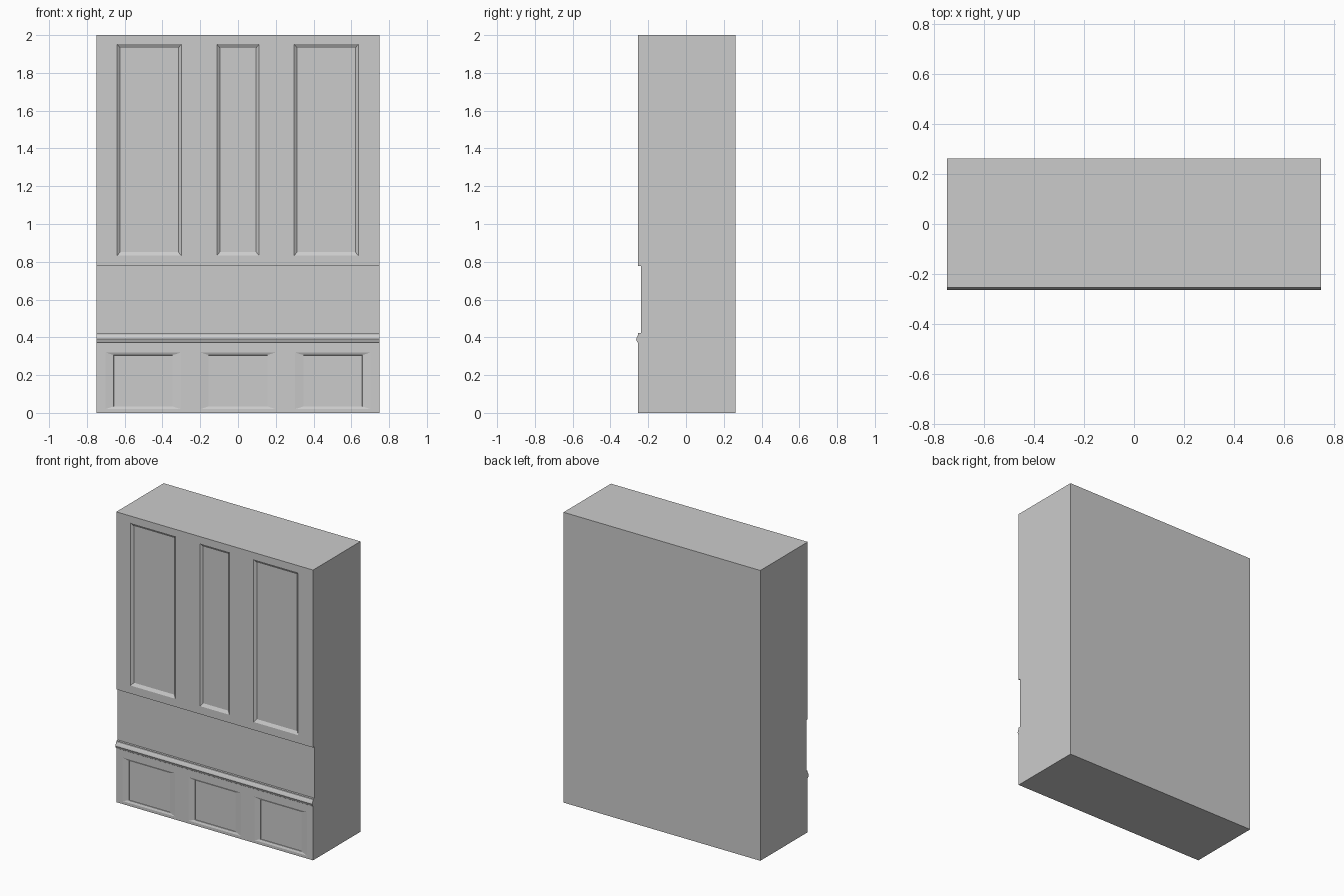
import bpy, bmesh

if "Cube" in bpy.data.objects:
    bpy.data.objects.remove(bpy.data.objects["Cube"])

FRONT = -0.254   # main front plane


def mesh_object(name, bm):
    bmesh.ops.recalc_face_normals(bm, faces=bm.faces)
    mesh = bpy.data.meshes.new(name)
    bm.to_mesh(mesh)
    bm.free()
    obj = bpy.data.objects.new(name, mesh)
    bpy.context.collection.objects.link(obj)
    return obj


def extrude_profile(name, points, half_width):
    """Extrude a y,z side profile along x."""
    bm = bmesh.new()
    face = bm.faces.new([bm.verts.new((-half_width, y, z)) for y, z in points])
    new = bmesh.ops.extrude_face_region(bm, geom=[face])["geom"]
    bmesh.ops.translate(bm, vec=(2 * half_width, 0, 0),
                        verts=[v for v in new if isinstance(v, bmesh.types.BMVert)])
    return mesh_object(name, bm)


def add_recess(bm, x, z, half_w, half_h, steps):
    """Stepped panel recess: steps are (inset x, inset z, y) rings."""
    rings = []
    for dx, dz, y in steps:
        w, h = half_w - dx, half_h - dz
        rings.append([bm.verts.new((x + sx * w, y, z + sz * h))
                      for sx, sz in ((-1, -1), (1, -1), (1, 1), (-1, 1))])
    for a, b in zip(rings, rings[1:]):
        for i in range(4):
            j = (i + 1) % 4
            bm.faces.new((a[i], a[j], b[j], b[i]))
    bm.faces.new(rings[0])
    bm.faces.new(rings[-1])


# Cabinet body: open shelf set-back and projecting moulding in one profile
profile = [
    (0.262, 0), (FRONT, 0), (FRONT, 0.372), (-0.258, 0.375), (-0.264, 0.39),
    (-0.262, 0.397), (-0.256, 0.41), (FRONT, 0.413), (FRONT, 0.423),
    (-0.239, 0.423), (-0.239, 0.777), (FRONT, 0.777), (FRONT, 2), (0.262, 2),
]
body = extrude_profile("cabinet_body", profile, 0.75)

# Panel recesses: tall upper doors and square lower doors
bm = bmesh.new()
for x, half_w in ((-0.47, 0.17), (0, 0.112), (0.467, 0.17)):
    add_recess(bm, x, 1.392, half_w, 0.56,
               [(0, 0, -0.28), (0, 0, FRONT), (0.016, 0.02, FRONT + 0.012)])
for x in (-0.502, 0, 0.502):
    add_recess(bm, x, 0.17, 0.2, 0.15,
               [(0, 0, -0.28), (0, 0, FRONT), (0.044, 0.014, FRONT + 0.006),
                (0.045, 0.015, FRONT + 0.01)])
cutter = mesh_object("panel_cutter", bm)
cutter.hide_render = True
cutter.hide_viewport = True

cut = body.modifiers.new("panels", 'BOOLEAN')
cut.operation = 'DIFFERENCE'
cut.solver = 'EXACT'
cut.object = cutter
